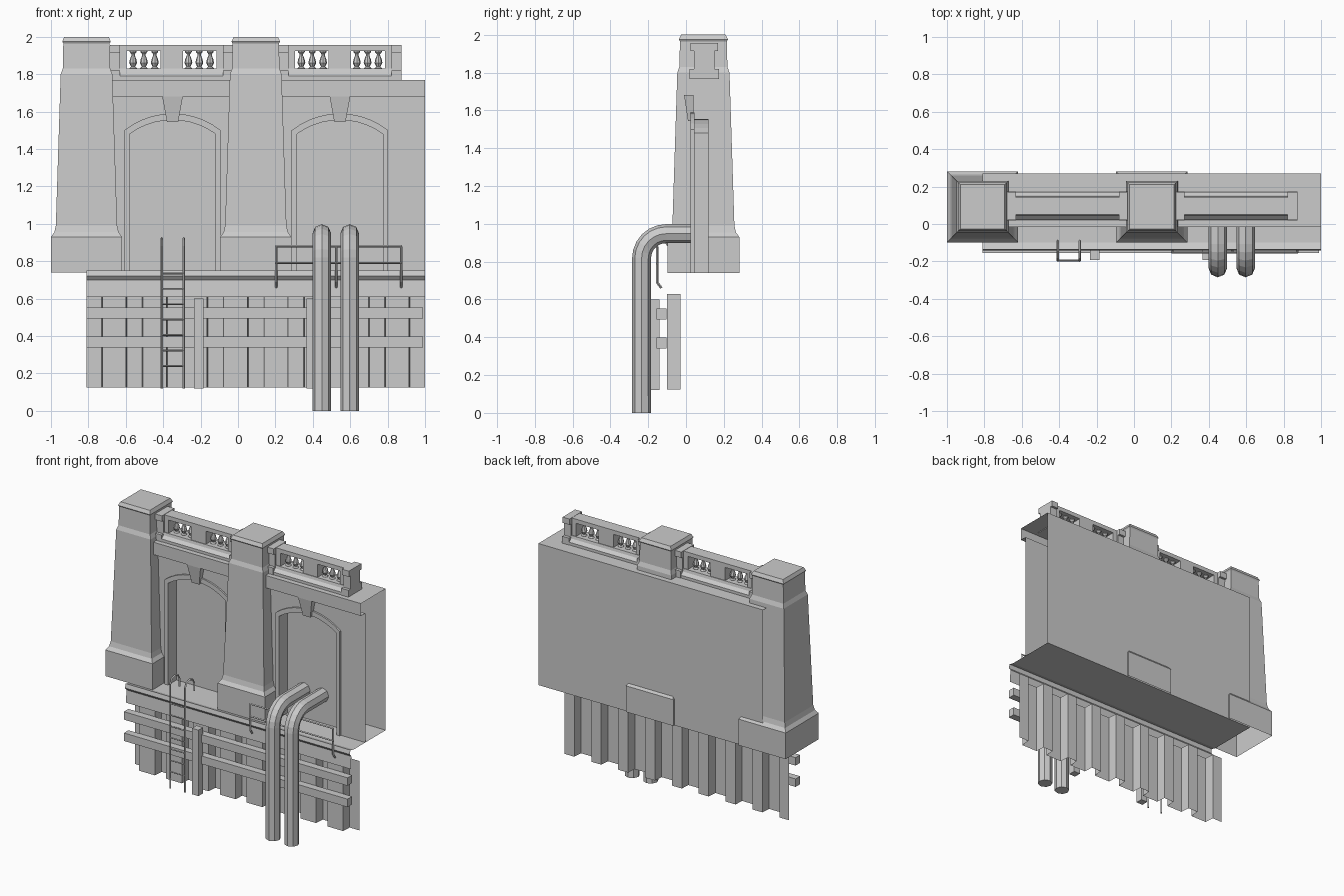
import bpy, bmesh, math

if "Cube" in bpy.data.objects:
    bpy.data.objects.remove(bpy.data.objects["Cube"], do_unlink=True)

# One plain stone grey for everything
GREY = (0.6, 0.6, 0.6, 1)
stone = bpy.data.materials.new("stone_grey")
stone.use_nodes = True
stone.diffuse_color = GREY
stone.node_tree.nodes["Principled BSDF"].inputs["Base Color"].default_value = GREY


def add_mesh(name, mesh):
    mesh.materials.clear()
    mesh.materials.append(stone)
    obj = bpy.data.objects.new(name, mesh)
    bpy.context.collection.objects.link(obj)
    return obj


def finish(name, bm, fix=True):
    if fix:
        bmesh.ops.recalc_face_normals(bm, faces=bm.faces)
    mesh = bpy.data.meshes.new(name)
    bm.to_mesh(mesh)
    bm.free()
    return add_mesh(name, mesh)


def loft(name, rings, close_ends=(True, True)):
    """Skin a stack of equal-length closed rings of points."""
    bm = bmesh.new()
    loops = [[bm.verts.new(p) for p in ring] for ring in rings]
    n = len(loops[0])
    for a, b in zip(loops, loops[1:]):
        for i in range(n):
            j = (i + 1) % n
            bm.faces.new((a[i], a[j], b[j], b[i]))
    for loop, closed in zip((loops[0], loops[-1]), close_ends):
        if closed:
            bm.faces.new(loop)
    return finish(name, bm)


def box(name, x0, x1, y0, y1, z0, z1):
    square = ((x0, y0), (x1, y0), (x1, y1), (x0, y1))
    return loft(name, [[(x, y, z) for x, y in square] for z in (z0, z1)])


def prism(name, outline, y0, y1, close_ends=(True, True)):
    """Extrude an x-z outline from y0 to y1."""
    return loft(name, [[(x, y, z) for x, z in outline] for y in (y0, y1)], close_ends)


def sheet(name, a_pts, b_pts):
    """Open strip between two matching lines of points."""
    bm = bmesh.new()
    a = [bm.verts.new(p) for p in a_pts]
    b = [bm.verts.new(p) for p in b_pts]
    for i in range(len(a) - 1):
        bm.faces.new((a[i], a[i + 1], b[i + 1], b[i]))
    return finish(name, bm, False)


def sheet_along_x(name, profile):
    return sheet(name, [(X0, y, z) for y, z in profile], [(X1, y, z) for y, z in profile])


def tube(name, points, radius, resolution):
    curve = bpy.data.curves.new(name, "CURVE")
    curve.dimensions = "3D"
    curve.bevel_depth = radius
    curve.bevel_resolution = resolution
    curve.use_fill_caps = True
    spline = curve.splines.new("POLY")
    spline.points.add(len(points) - 1)
    for p, co in zip(spline.points, points):
        p.co = (*co, 1)
    temp = bpy.data.objects.new(name, curve)
    mesh = bpy.data.meshes.new_from_object(temp)
    bpy.data.objects.remove(temp)
    for face in mesh.polygons:
        face.use_smooth = False
    return add_mesh(name, mesh)


def arch(cx, half, spring, top, steps=10):
    """Doorway outline from bottom left over the crown to bottom right."""
    rise = top - spring
    radius = (half * half + rise * rise) / (2 * rise)
    sweep = math.asin(half / radius)
    pts = [(cx - half, LEDGE)]
    for i in range(steps + 1):
        a = sweep * (2 * i / steps - 1)
        pts.append((cx + radius * math.sin(a), top - radius + radius * math.cos(a)))
    return pts + [(cx + half, LEDGE)]


X0, X1, LEDGE = -0.81, 1.0, 0.74
WALL_Y, NICHE_Y = 0.035, 0.12
BAYS = (-0.35, 0.545)

# Wall shell with cornice, open at the ends, and its floor
sheet_along_x("wall_shell", [(WALL_Y, 1.68), (-0.015, 1.68), (-0.015, 1.77),
                             (0.27, 1.77), (0.27, LEDGE)])
sheet_along_x("ledge_floor", [(0.27, LEDGE), (-0.1, LEDGE)])
sheet_along_x("ledge_front", [(-0.1, LEDGE), (-0.135, 0.75), (-0.142, 0.72),
                              (-0.125, 0.7), (-0.132, 0.61)])

# Front wall with arched openings
inner = [arch(cx, 0.23, 1.48, 1.555) for cx in BAYS]
bm = bmesh.new()
outline = [(X0, LEDGE)] + inner[0] + inner[1] + [(X1, LEDGE), (X1, 1.68), (X0, 1.68)]
bm.faces.new([bm.verts.new((x, WALL_Y, z)) for x, z in outline])
bm.normal_update()
if bm.faces[:][0].normal.y > 0:
    bmesh.ops.reverse_faces(bm, faces=bm.faces[:])
finish("front_wall", bm, False)

# Niches, arch trims and keystones
for side, cx, opening in zip(("right", "left"), BAYS, inner):
    prism(side + "_niche", opening, WALL_Y, NICHE_Y, (False, True))
    trim = arch(cx, 0.258, 1.5, 1.59) + opening[::-1]
    prism(side + "_arch_trim", trim, WALL_Y - 0.012, WALL_Y + 0.01)
    key = [(-0.03, 1.545), (0.03, 1.545), (0.055, 1.68), (-0.055, 1.68)]
    loft(side + "_keystone", [[(cx + x, y + lean * (1.68 - z), z) for x, z in key]
                              for y, lean in ((-0.01, 0.15), (0.04, 0))])

# Tapered pillars
PILLAR = [(0.19, 0.74), (0.19, 0.93), (0.172, 0.955), (0.164, 0.99), (0.138, 1.8),
          (0.127, 1.83), (0.124, 1.965), (0.13, 1.975), (0.118, 2.0)]
CORNERS = ((-1, -1), (1, -1), (1, 1), (-1, 1))
for side, cx in (("right", -0.81), ("middle", 0.095)):
    loft(side + "_pillar", [[(cx + h * i, 0.092 + h * j, z) for i, j in CORNERS]
                            for h, z in PILLAR], (False, True))

# Balustrades
BALUSTER = [(0.02, 1.82), (0.02, 1.832), (0.011, 1.84), (0.021, 1.86), (0.017, 1.88),
            (0.009, 1.9), (0.009, 1.908), (0.018, 1.918), (0.018, 1.93)]
MID_Y = 0.097
for side, cx in zip(("right", "left"), (-0.355, 0.545)):
    name = side + "_balustrade_"
    plinth = [(0.075, 1.765), (0.075, 1.79), (0.055, 1.81), (0.05, 1.83)]
    loft(name + "plinth", [[(cx + 0.33 * i, MID_Y + h * j, z) for i, j in CORNERS]
                           for h, z in plinth])
    box(name + "rail", cx - 0.33, cx + 0.33, MID_Y - 0.045, MID_Y + 0.045, 1.925, 1.955)
    box(name + "centre_block", cx - 0.06, cx + 0.06, MID_Y - 0.045, MID_Y + 0.045, 1.82, 1.94)
    for s in (-1, 1):
        xa, xb = sorted((cx + s * 0.24, cx + s * 0.28))
        box(name + "end_block", xa, xb, MID_Y - 0.045, MID_Y + 0.045, 1.82, 1.94)
        xa, xb = sorted((cx + s * 0.275, cx + s * 0.33))
        box(name + "post_foot", xa, xb, MID_Y - 0.078, MID_Y + 0.078, 1.765, 1.82)
        box(name + "post", xa, xb, MID_Y - 0.055, MID_Y + 0.055, 1.82, 1.92)
        box(name + "post_cap", xa, xb, MID_Y - 0.072, MID_Y + 0.072, 1.915, 1.957)
        for d in (0.09, 0.148, 0.206):
            loft(name + "baluster", [[(cx + s * d + r * math.cos(k * math.pi / 4),
                                       MID_Y + r * math.sin(k * math.pi / 4), z)
                                      for k in range(8)] for r, z in BALUSTER])

# Corrugated sheet piling
path, step = [], (X1 - X0 - 0.08) / 8
for k in range(9):
    x = X0 + k * step
    path += [(x, -0.03), (x + 0.08, -0.03)]
    if k < 8:
        path += [(x + 0.085, -0.1), (x + step - 0.005, -0.1)]
sheet("sheet_piling", [(x, y, 0.125) for x, y in path], [(x, y, 0.63) for x, y in path])

# Horizontal beams and fender posts
for z in (0.34, 0.495):
    box("fender_beam", X0, 0.99, -0.155, -0.103, z, z + 0.058)
for x in (-0.236, 0.366):
    box("fender_post", x, x + 0.052, -0.192, -0.14, 0.12, 0.6)

# Ladder
for x in (-0.408, -0.29):
    tube("ladder_rail", [(x, -0.195, 0.12), (x, -0.195, 0.88), (x, -0.18, 0.91),
                         (x, -0.145, 0.922), (x, -0.11, 0.91), (x, -0.09, 0.88),
                         (x, -0.09, 0.82)], 0.007, 0)
for k in range(7):
    z = 0.24 + k * 0.0825
    tube("ladder_rung", [(-0.408, -0.195, z), (-0.29, -0.195, z)], 0.005, 0)

# Handrail fixed to the ledge front
for x in (0.205, 0.525, 0.872):
    tube("handrail_post", [(x, -0.152, 0.88), (x, -0.152, 0.69), (x, -0.13, 0.66)], 0.007, 0)
for z in (0.79, 0.88):
    tube("handrail_bar", [(0.2, -0.152, z), (0.877, -0.152, z)], 0.006, 0)

# Bent drain pipes
bend = 0.13
for x in (0.448, 0.597):
    elbow = [(x, -0.235 + bend * (1 - math.cos(a)), 0.948 - bend * (1 - math.sin(a)))
             for a in (i * math.pi / 12 for i in range(7))]
    tube("drain_pipe", [(x, -0.235, 0)] + elbow + [(x, NICHE_Y, 0.948)], 0.05, 2)
